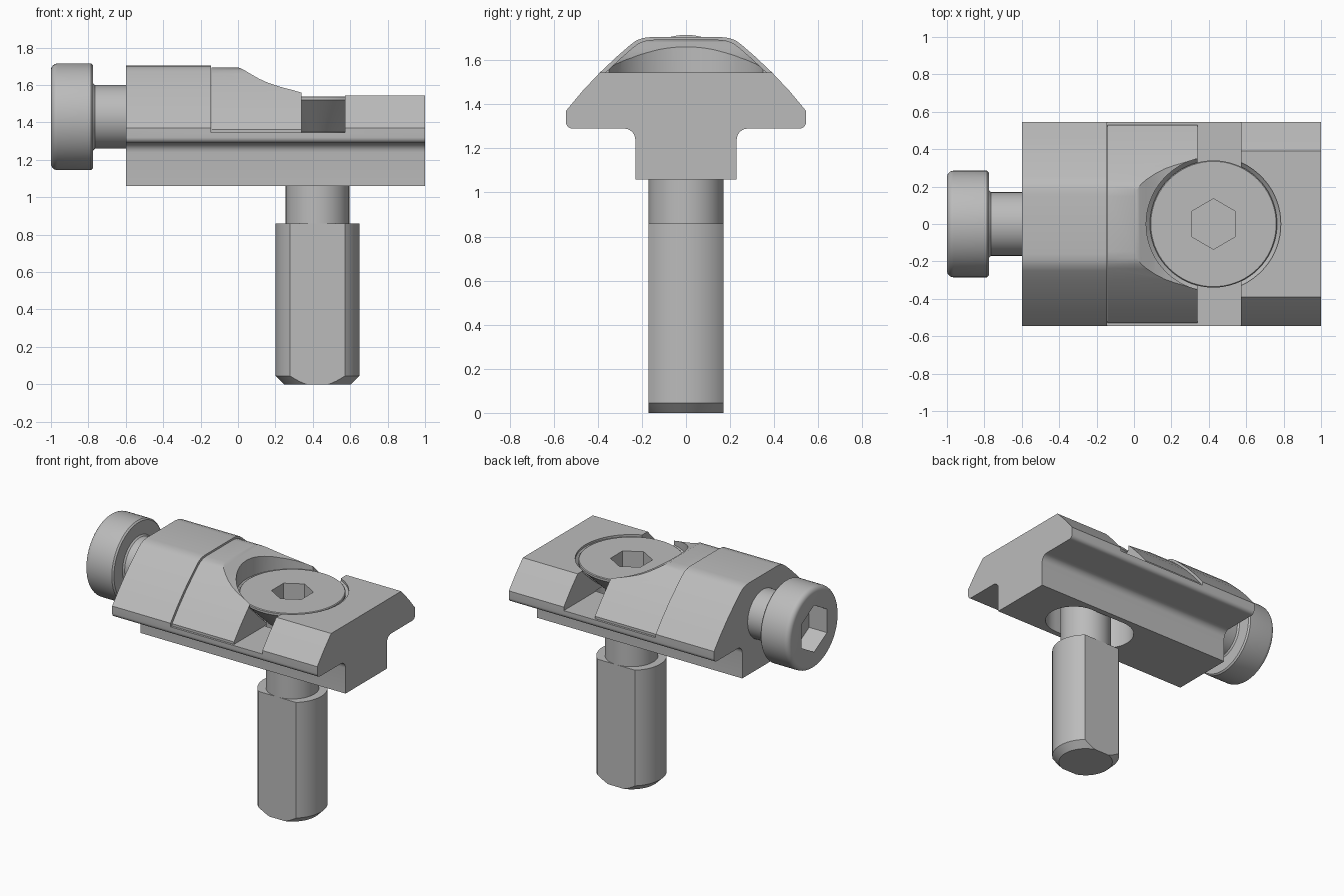
import bpy, bmesh, math
from mathutils import Matrix, Vector

if "Cube" in bpy.data.objects:
    bpy.data.objects.remove(bpy.data.objects["Cube"], do_unlink=True)

steel = bpy.data.materials.new("grey steel")
steel.use_nodes = True
GREY = (0.5, 0.5, 0.5, 1)
steel.diffuse_color = GREY
steel.node_tree.nodes["Principled BSDF"].inputs["Base Color"].default_value = GREY


def finish(name, bm):
    bmesh.ops.remove_doubles(bm, verts=bm.verts, dist=1e-5)
    bmesh.ops.recalc_face_normals(bm, faces=bm.faces)
    mesh = bpy.data.meshes.new(name)
    bm.to_mesh(mesh)
    bm.free()
    mesh.materials.append(steel)
    ob = bpy.data.objects.new(name, mesh)
    bpy.context.collection.objects.link(ob)
    return ob


def prism(name, outline, axis, lo, hi):
    """Extrude a 2D outline along an axis from lo to hi."""
    place = {"x": lambda a, b, c: (c, a, b),
             "y": lambda a, b, c: (a, c, b),
             "z": lambda a, b, c: (a, b, c)}[axis]
    bm = bmesh.new()
    base = bm.faces.new([bm.verts.new(place(a, b, lo)) for a, b in outline])
    new = bmesh.ops.extrude_face_region(bm, geom=[base])["geom"]
    shift = Vector(place(0, 0, hi - lo))
    bmesh.ops.translate(bm, vec=shift, verts=[g for g in new if isinstance(g, bmesh.types.BMVert)])
    return finish(name, bm)


def lathe(name, profile, matrix):
    """Turn a (radius, height) profile around z, then place it."""
    bm = bmesh.new()
    vs = [bm.verts.new((r, 0, z)) for r, z in profile]
    es = [bm.edges.new(p) for p in zip(vs, vs[1:])]
    bmesh.ops.spin(bm, geom=vs + es, axis=(0, 0, 1), cent=(0, 0, 0),
                   angle=math.tau, steps=72, use_merge=True)
    bmesh.ops.transform(bm, matrix=matrix, verts=bm.verts)
    return finish(name, bm)


def cut(ob, *cutters, mode="DIFFERENCE"):
    bpy.context.view_layer.objects.active = ob
    for c in cutters:
        mod = ob.modifiers.new("cut", "BOOLEAN")
        mod.operation, mod.solver, mod.object = mode, "EXACT", c
        bpy.ops.object.modifier_apply(modifier=mod.name)


def box(name, x0, x1, y, z0, z1):
    return prism(name, [(x0, z0), (x1, z0), (x1, z1), (x0, z1)], "y", -y, y)


def hexagon(cx, cy, r):
    return [(cx + r * math.sin(k * math.pi / 3), cy + r * math.cos(k * math.pi / 3)) for k in range(6)]


def mirrored(half):
    return half + [(-a, b) for a, b in reversed(half)]


def arc(cx, cz, r, start, end, n=6):
    return [(cx + r * math.cos(math.radians(start + (end - start) * k / n)),
             cz + r * math.sin(math.radians(start + (end - start) * k / n))) for k in range(n + 1)]


CX = 0.425
on_axis = Matrix.Translation((CX, 0, 0))
shoulder = [(0.545, 1.37), (0.47, 1.46), (0.39, 1.545), (0.31, 1.62), (0.25, 1.672),
            (0.225, 1.69), (0.195, 1.701), (0.16, 1.705)]

# Clamp body: domed rail section with a stem below
body_half = ([(0.23, 1.06)] + arc(0.28, 1.24, 0.05, 180, 90)
             + arc(0.515, 1.32, 0.03, -90, 0) + shoulder)
body = prism("clamp_body", mirrored(body_half), "x", -0.6, 1.0)

# Sliding wedge set in the notch, with a falling front end
wedge_half = [(0.53, 1.345)] + [(y - 0.012, z - 0.012) for y, z in shoulder]
wedge_half[1] = (0.53, 1.362)
wedge = prism("wedge_saddle", mirrored(wedge_half), "x", -0.143, 0.34)

# Cutters
notch = box("notch_cutter", -0.145, 0.572, 0.8, 1.345, 1.9)
step = box("step_cutter", 0.5, 1.2, 0.8, 1.545, 1.9)
seat = lathe("seat_cutter", [(0, 1.9), (0.36, 1.9), (0.36, 1.53), (0.19, 1.36), (0.19, 1.3), (0, 1.3)], on_axis)
slot = prism("slot_cutter", arc(0.53, 0, 0.19, -90, 90, 16) + arc(0.25, 0, 0.19, 90, 270, 16),
             "z", 1.0, 1.35)
fall = [(0, 1.695), (0.03, 1.682), (0.07, 1.658), (0.11, 1.635), (0.16, 1.612),
        (0.22, 1.592), (0.28, 1.576), (0.36, 1.556)]
slope = prism("slope_cutter", fall + [(0.36, 1.9), (0, 1.9)], "y", -0.8, 0.8)
cut(body, notch, step, seat, slot)
cut(wedge, slope, seat)

# Countersunk screw through the seat
screw = lathe("countersunk_screw", [(0, 1.54), (0.335, 1.54), (0.34, 1.535), (0.34, 1.52), (0.17, 1.35),
                                    (0.17, 0.84), (0, 0.84)], on_axis)
socket_top = prism("socket_cutter", hexagon(CX, 0, 0.135), "z", 1.42, 1.7)
cut(screw, socket_top)

# Threaded stud: round bar with two flats and a chamfered foot
stud = lathe("stud", [(0, 0), (0.18, 0), (0.225, 0.045), (0.225, 0.86), (0, 0.86)], on_axis)
flats = box("flats_cutter", 0, 0.9, 0.17, -0.1, 1)
cut(stud, flats, mode="INTERSECT")

# Cap bolt lying along the body
bolt_place = Matrix.Translation((-1, 0, 1.43)) @ Matrix.Rotation(math.pi / 2, 4, "Y")
bolt = lathe("cap_bolt", [(0, 0)] + [(r, z) for r, z in reversed(arc(0.25, 0.035, 0.035, 0, -90))]
             + [(0.285, 0.215), (0.275, 0.225), (0.18, 0.225), (0.17, 0.235), (0.17, 0.45), (0, 0.45)],
             bolt_place)
socket_side = prism("side_socket_cutter", hexagon(0, 1.43, 0.165), "x", -1.1, -0.86)
cut(bolt, socket_side)

for c in (notch, step, seat, slot, slope, socket_top, flats, socket_side):
    bpy.data.objects.remove(c, do_unlink=True)

# Smooth the curved faces, keep the edges crisp
bpy.ops.object.select_all(action="DESELECT")
for ob in (body, wedge, screw, stud, bolt):
    ob.select_set(True)
bpy.context.view_layer.objects.active = body
bpy.ops.object.shade_smooth_by_angle(angle=math.radians(28))
